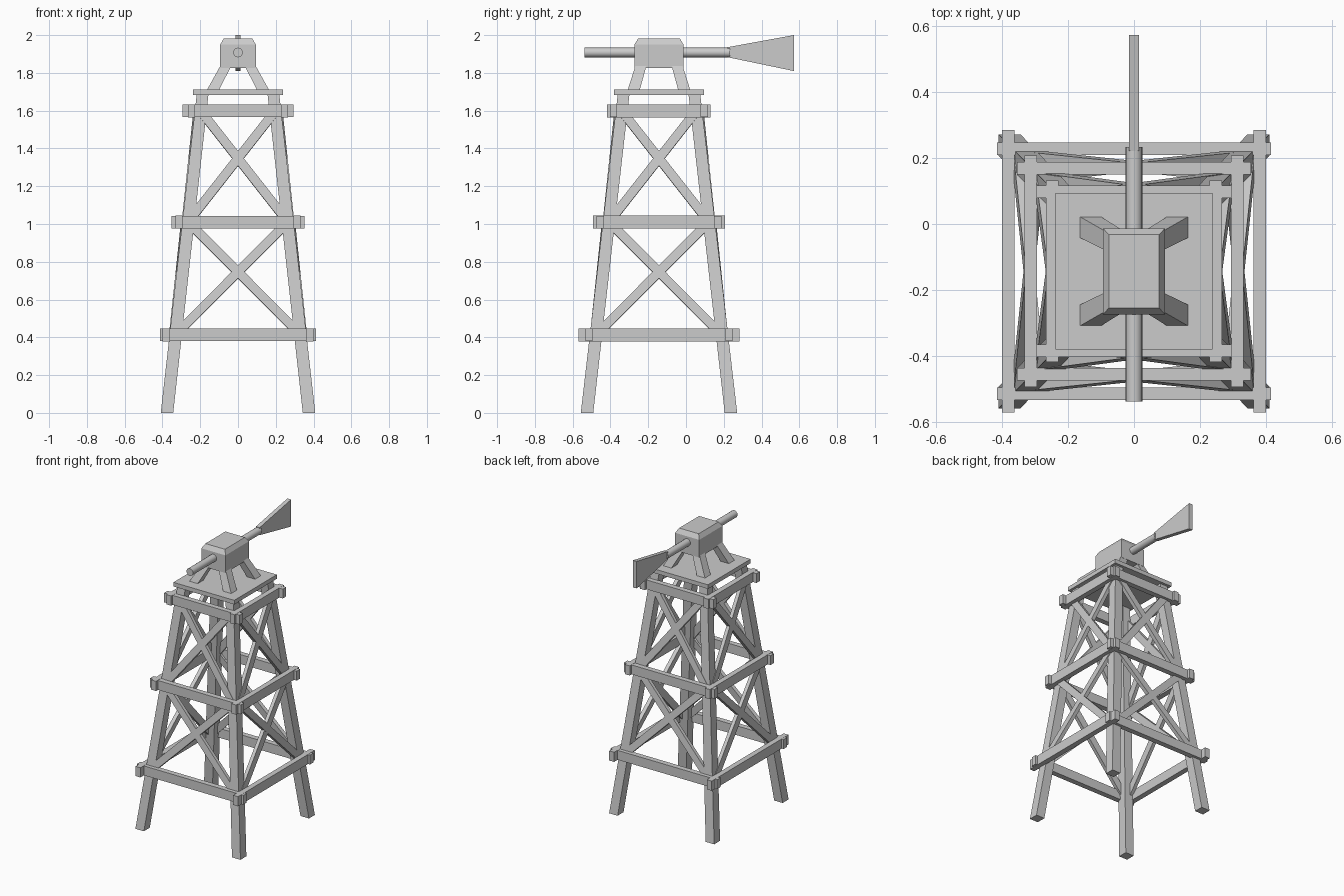
import bpy, bmesh, math
from mathutils import Vector, Matrix

if "Cube" in bpy.data.objects:
    bpy.data.objects.remove(bpy.data.objects["Cube"])

CY = -0.143  # tower axis in y


def make(name, verts, faces):
    me = bpy.data.meshes.new(name)
    me.from_pydata([tuple(v) for v in verts], [], faces)
    bm = bmesh.new()
    bm.from_mesh(me)
    bmesh.ops.recalc_face_normals(bm, faces=bm.faces)
    bm.to_mesh(me)
    bm.free()
    ob = bpy.data.objects.new(name, me)
    bpy.context.collection.objects.link(ob)
    return ob


def loft(name, rings):
    """Stack of rectangles (cx, cy, half_x, half_y, z) joined into one solid."""
    v = [(cx + sx * hx, CY + cy + sy * hy, z) for cx, cy, hx, hy, z in rings
         for sx, sy in ((-1, -1), (1, -1), (1, 1), (-1, 1))]
    f = [(3, 2, 1, 0), tuple(range(len(v) - 4, len(v)))]
    for r in range(0, len(v) - 4, 4):
        f += [(r + i, r + (i + 1) % 4, r + 4 + (i + 1) % 4, r + 4 + i) for i in range(4)]
    return make(name, v, f)


def block(name, cx, cy, hx, hy, z0, z1):
    return loft(name, [(cx, cy, hx, hy, z0), (cx, cy, hx, hy, z1)])


def beam(name, a, b, out, width, thick):
    """Rectangular bar from a to b, thin along the outward direction."""
    a, b = Vector(a), Vector(b)
    d = (b - a).normalized()
    side = d.cross(Vector(out)).normalized() * width / 2
    n = side.normalized().cross(d) * thick / 2
    off = Vector((0, CY, 0))
    v = [p + off + side * s + n * t for p in (a, b)
         for s, t in ((-1, -1), (1, -1), (1, 1), (-1, 1))]
    f = [(3, 2, 1, 0), (4, 5, 6, 7)] + [(i, (i + 1) % 4, 4 + (i + 1) % 4, 4 + i) for i in range(4)]
    return make(name, v, f)


def leg_at(z):
    return 0.378 - 0.1125 * z


# Tapering legs and the short splayed struts under the head
for sx in (-1, 1):
    for sy in (-1, 1):
        loft("leg", [(sx * 0.376, sy * 0.381, 0.033, 0.033, 0),
                     (sx * 0.187, sy * 0.187, 0.031, 0.031, 1.69)])
        loft("head_strut", [(sx * 0.135, sy * 0.135, 0.032, 0.032, 1.705),
                            (sx * 0.063, sy * 0.095, 0.029, 0.029, 1.84)])

# Crossing horizontal rails: z, side offset, side half length, front offset, front half length
levels = [(0.413, 0.380, 0.427, 0.370, 0.414),
          (1.010, 0.312, 0.350, 0.311, 0.353),
          (1.599, 0.247, 0.274, 0.240, 0.294)]
for z, so, sl, fo, fl in levels:
    for s in (-1, 1):
        block("side_rail", s * so, 0, 0.019, sl, z - 0.034, z + 0.034)
        block("front_back_rail", 0, s * fo, fl, 0.019, z - 0.033, z + 0.033)

# Cross braces on all four faces of both bays
for (z0, *_), (z1, *_) in zip(levels, levels[1:]):
    r0, r1 = leg_at(z0), leg_at(z1)
    for k in range(4):
        rot = Matrix.Rotation(k * math.pi / 2, 3, 'Z')
        for s in (-1, 1):
            beam("cross_brace", rot @ Vector((-s * r0, -r0 - 0.021, z0)),
                 rot @ Vector((s * r1, -r1 - 0.025, z1)),
                 rot @ Vector((0, -1, 0.11)), 0.048, 0.026)

# Deck and chamfered head housing
block("deck", 0, 0, 0.237, 0.237, 1.684, 1.713)
loft("head_housing", [(0, 0, 0.094, 0.13, 1.826), (0, 0, 0.094, 0.13, 1.95),
                      (0, 0, 0.076, 0.111, 1.981)])

# Horizontal shaft
bpy.ops.mesh.primitive_cylinder_add(vertices=16, radius=0.0255, depth=0.77,
                                    location=(0, -0.152, 1.908),
                                    rotation=(math.pi / 2, 0, 0))
bpy.context.object.name = "shaft"
bpy.ops.object.shade_smooth_by_angle()

# Flared tail vane
prof = [(0.22, 1.883), (0.571, 1.81), (0.571, 2.0), (0.22, 1.936)]
make("tail_vane", [(x, y, z) for x in (-0.0145, 0.0145) for y, z in prof],
     [(0, 1, 2, 3), (7, 6, 5, 4)] + [(i, (i + 1) % 4, 4 + (i + 1) % 4, 4 + i) for i in range(4)])
